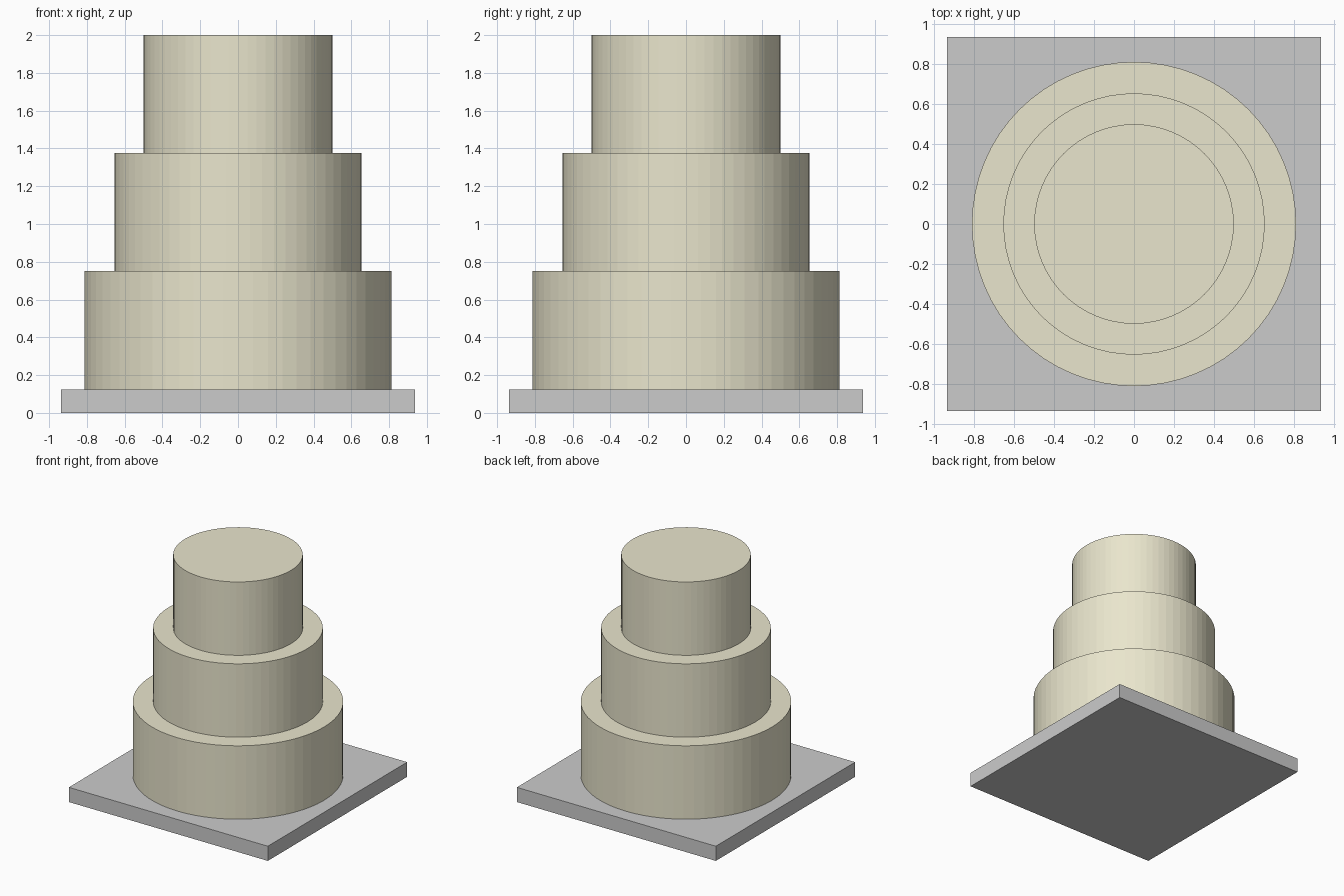
import bpy

if "Cube" in bpy.data.objects:
    bpy.data.objects.remove(bpy.data.objects["Cube"])

def colour(name, rgb):
    mat = bpy.data.materials.new(name)
    mat.diffuse_color = (*rgb, 1.0)
    mat.use_nodes = True
    mat.node_tree.nodes["Principled BSDF"].inputs["Base Color"].default_value = mat.diffuse_color
    return mat

def tier(name, radius, bottom, top, mat):
    bpy.ops.mesh.primitive_cylinder_add(vertices=64, radius=radius, depth=top - bottom,
                                        location=(0, 0, (bottom + top) / 2))
    obj = bpy.context.object
    obj.name = name
    obj.data.materials.append(mat)
    return obj

# Square base plate
bpy.ops.mesh.primitive_cube_add(size=1, location=(0, 0, 0.0625))
base = bpy.context.object
base.name = "base_plate"
base.scale = (1.875, 1.875, 0.125)
bpy.ops.object.transform_apply(location=False, rotation=False, scale=True)

# Three stacked round tiers, narrowing upwards
cream = colour("cream", (0.82, 0.79, 0.61))
for name, radius, bottom in (("lower_tier", 0.8125, 0.125),
                             ("middle_tier", 0.655, 0.75),
                             ("upper_tier", 0.5, 1.375)):
    tier(name, radius, bottom, bottom + 0.625, cream)
